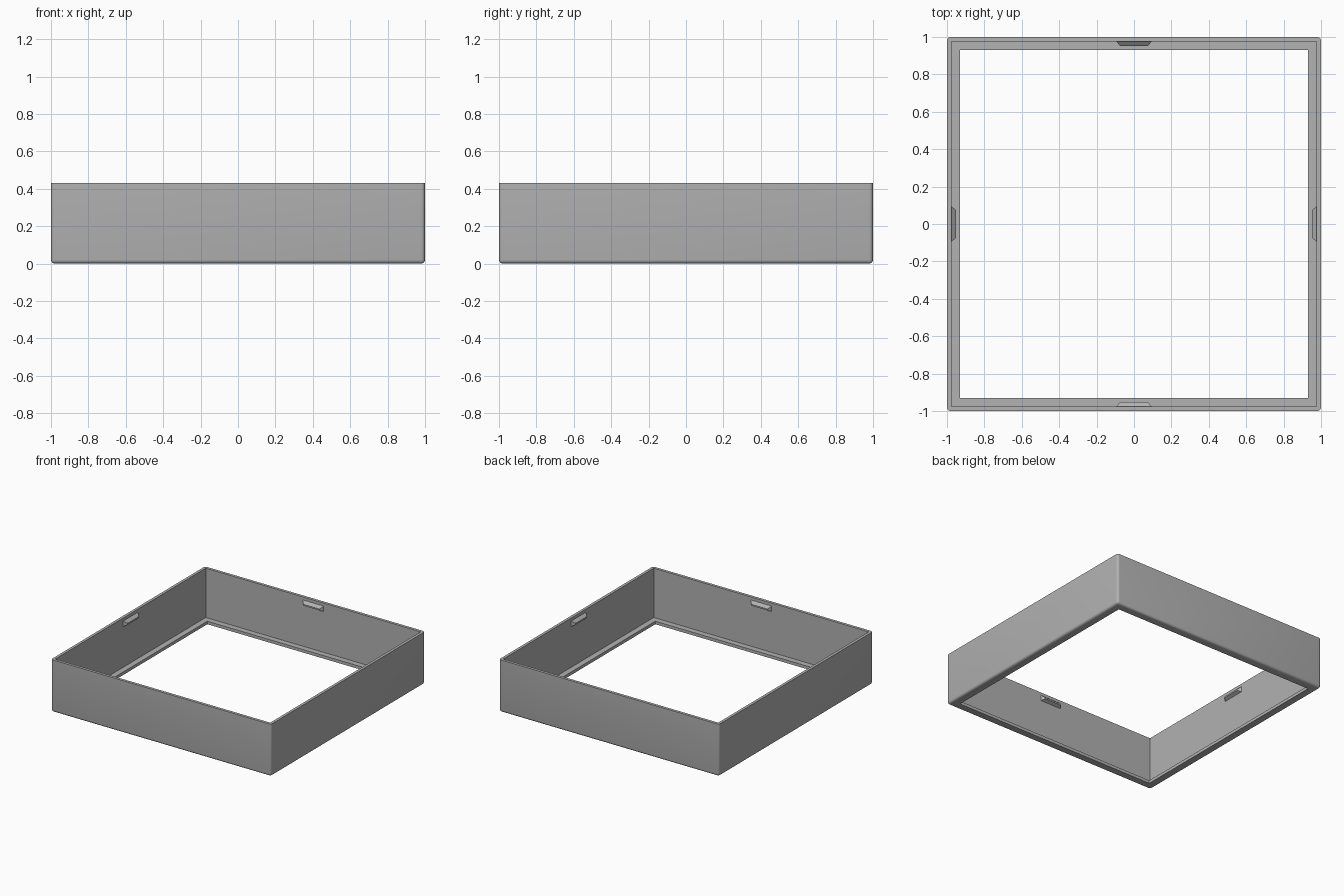
import bpy, bmesh, math
from mathutils import Matrix

cube = bpy.data.objects.get("Cube")
if cube:
    bpy.data.objects.remove(cube)

HEIGHT, OUTER, WALL, LIP, LIP_TOP, ROUND = 0.43, 1.0, 0.977, 0.93, 0.025, 0.02

grey = bpy.data.materials.new("plain grey")
grey.use_nodes = True
colour = (0.445, 0.445, 0.445, 1)
grey.diffuse_color = colour
grey.node_tree.nodes["Principled BSDF"].inputs["Base Color"].default_value = colour


def finish(name, bm):
    bmesh.ops.recalc_face_normals(bm, faces=bm.faces)
    mesh = bpy.data.meshes.new(name)
    bm.to_mesh(mesh)
    bm.free()
    mesh.materials.append(grey)
    obj = bpy.data.objects.new(name, mesh)
    bpy.context.collection.objects.link(obj)
    return obj


def square(bm, half, z):
    return [bm.verts.new((sx * half, sy * half, z))
            for sx, sy in ((-1, -1), (1, -1), (1, 1), (-1, 1))]


def bridge(bm, a, b):
    n = len(a)
    for i in range(n):
        bm.faces.new((a[i], a[(i + 1) % n], b[(i + 1) % n], b[i]))


# Square frame: wall section with an inward lip at the bottom
bm = bmesh.new()
section = [(OUTER, 0), (OUTER, HEIGHT), (WALL, HEIGHT),
           (WALL, LIP_TOP), (LIP, LIP_TOP), (LIP, 0)]
rings = [square(bm, half, z) for half, z in section]
for i, ring in enumerate(rings):
    bridge(bm, ring, rings[(i + 1) % len(rings)])

# Round the outer upright corners and the outer bottom edges
outside = set(rings[0] + rings[1])
edges = [e for e in bm.edges if set(e.verts) <= outside
         and min(v.co.z for v in e.verts) == 0]
bmesh.ops.bevel(bm, geom=edges, offset=ROUND, segments=6,
                profile=0.5, affect='EDGES')
frame = finish("frame", bm)
bpy.context.view_layer.objects.active = frame
frame.select_set(True)
bpy.ops.object.shade_smooth_by_angle(angle=math.radians(30))
frame.select_set(False)


# Tapered snap catches, one in the middle of each inner wall
def catch(name, angle):
    bm = bmesh.new()
    loops = []
    for y, half, low, high in ((WALL + 0.005, 0.095, 0.36, 0.405),
                               (WALL, 0.095, 0.36, 0.405),
                               (0.952, 0.075, 0.373, 0.385)):
        loops.append([bm.verts.new(p) for p in
                      ((-half, y, low), (half, y, low),
                       (half, y, high), (-half, y, high))])
    bridge(bm, loops[0], loops[1])
    bridge(bm, loops[1], loops[2])
    bm.faces.new(loops[0])
    bm.faces.new(loops[2])
    bm.transform(Matrix.Rotation(angle, 4, 'Z'))
    finish(name, bm)


for i, side in enumerate(("back", "right", "front", "left")):
    catch(side + "_catch", i * math.pi / 2)
